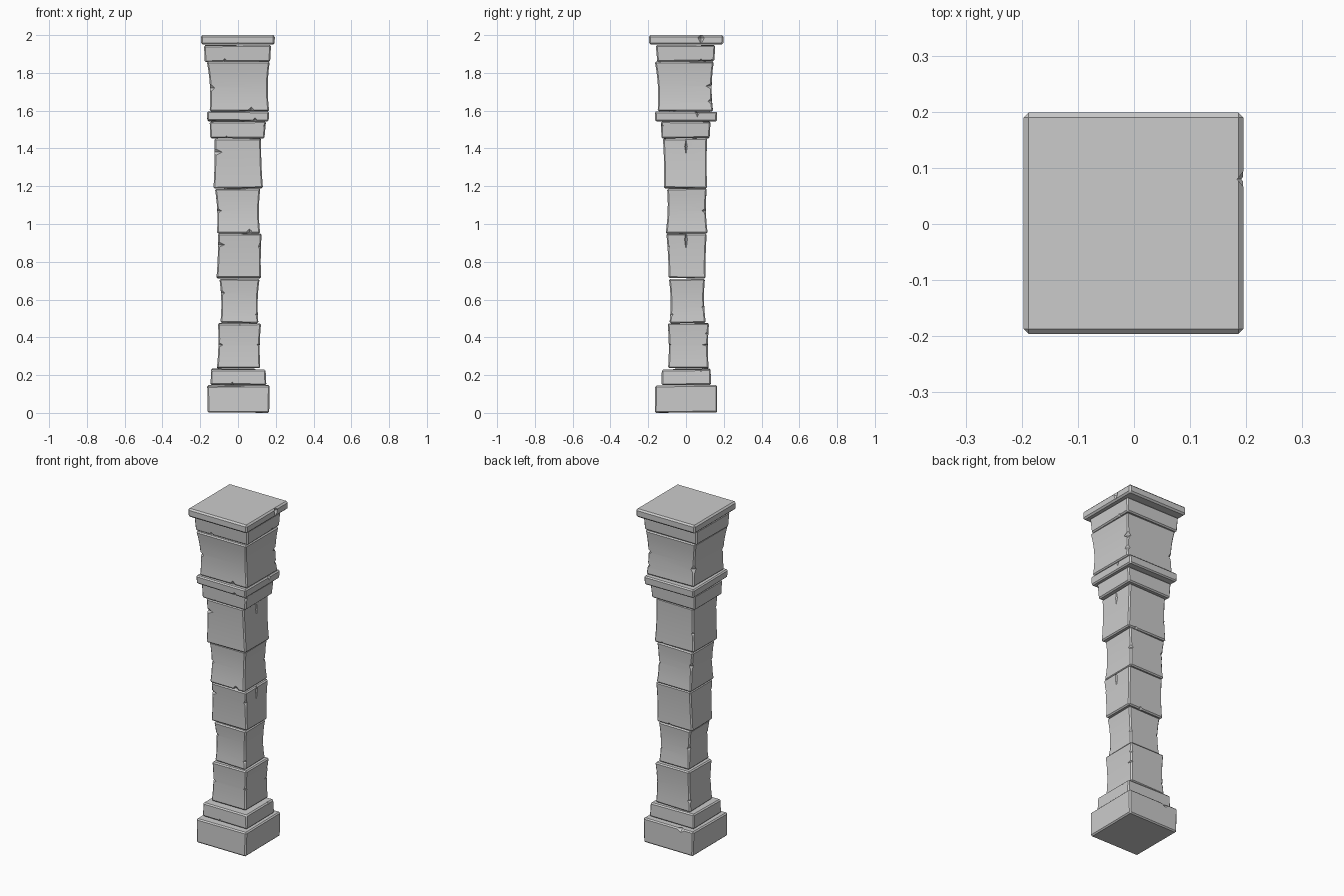
import bpy, bmesh, random
from mathutils import Vector

random.seed(4)


def activate(ob):
    bpy.ops.object.select_all(action='DESELECT')
    ob.select_set(True)
    bpy.context.view_layer.objects.active = ob


def new_object(name, bm):
    bmesh.ops.recalc_face_normals(bm, faces=bm.faces)
    me = bpy.data.meshes.new(name)
    bm.to_mesh(me)
    bm.free()
    ob = bpy.data.objects.new(name, me)
    bpy.context.collection.objects.link(ob)
    return ob


def block(name, z0, z1, low, high, waist=0.0, bev=0.007, wob=0.003, chips=()):
    """Worn stone: rings blend from the low to the high (x0, x1, y0, y1) rectangle."""
    bm = bmesh.new()
    n = 6 if waist else 1
    rings = []
    jit = [[random.uniform(-wob, wob) for _ in range(4)] for _ in range(2)]
    for i in range(n + 1):
        t = i / n
        x0, x1, y0, y1 = (a + (b - a) * t for a, b in zip(low, high))
        d = waist * 4 * t * (1 - t)
        zs = [z0 + (z1 - z0) * t + jit[0][k] * (1 - t) + jit[1][k] * t for k in range(4)]
        pts = [(x0 + d, y0 + d), (x1 - d, y0 + d), (x1 - d, y1 - d), (x0 + d, y1 - d)]
        rings.append([bm.verts.new((*p, z)) for p, z in zip(pts, zs)])
    for a, b in zip(rings, rings[1:]):
        for k in range(4):
            bm.faces.new((a[k], a[(k + 1) % 4], b[(k + 1) % 4], b[k]))
    bm.faces.new(rings[0][::-1])
    bm.faces.new(rings[-1])
    bm.normal_update()
    sharp = [e for e in bm.edges if e.calc_face_angle(0) > 0.6]
    bmesh.ops.bevel(bm, geom=sharp, offset=bev, segments=1, affect='EDGES', profile=0.5)
    ob = new_object(name, bm)
    activate(ob)
    # chipped notches: each is an octahedron (centre, half sizes) cut away
    for c, s in chips:
        cb = bmesh.new()
        bmesh.ops.create_icosphere(cb, subdivisions=1, radius=0.001)
        cb.clear()
        ax = [Vector((s[0], 0, 0)), Vector((0, s[1], 0)), Vector((0, 0, s[2]))]
        for a in ax:
            cb.verts.new(Vector(c) + a)
            cb.verts.new(Vector(c) - a)
        bmesh.ops.convex_hull(cb, input=cb.verts[:])
        cut = new_object("chip_cutter", cb)
        cut.hide_render = True
        m = ob.modifiers.new("chip", 'BOOLEAN')
        m.operation, m.solver, m.object = 'DIFFERENCE', 'EXACT', cut
        bpy.ops.object.modifier_apply(modifier=m.name)
        bpy.data.objects.remove(cut)
    activate(ob)
    bpy.ops.object.shade_smooth_by_angle(angle=0.45)


# base
block("base_plinth", 0.003, 0.145, (-.16, .165, -.165, .165), (-.163, .168, -.163, .165),
      chips=[((-.05, -.165, .147), (.02, .012, .014)), ((-.08, .165, .145), (.03, .02, .02))])
block("base_step", 0.148, 0.232, (-.145, .15, -.13, .133), (-.143, .146, -.128, .13),
      chips=[((-.03, -.13, .15), (.012, .012, .014)), ((.148, .08, .232), (.014, .014, .016))])

# shaft blocks, bottom to top
block("shaft_block_1", 0.235, 0.473, (-.112, .118, -.095, .12), (-.106, .122, -.097, .122), .005,
      chips=[((-.108, -.095, .36), (.035, .02, .02)), ((.12, -.095, .36), (.025, .02, .018)),
             ((.12, .12, .36), (.018, .05, .012)), ((.118, .122, .42), (.015, .02, .02)),
             ((-.108, .12, .3), (.02, .02, .025)), ((.01, -.097, .473), (.012, .01, .012))])
block("shaft_block_2", 0.476, 0.71, (-.093, .108, -.087, .105), (-.098, .114, -.09, .1), .007,
      chips=[((-.09, -.085, .635), (.022, .02, .02)), ((.107, .1, .56), (.02, .02, .025)),
             ((-.09, .098, .6), (.018, .018, .03)), ((.106, -.082, .52), (.015, .015, .02))])
block("shaft_block_3", 0.712, 0.947, (-.114, .122, -.092, .104), (-.106, .125, -.104, .11), .003,
      chips=[((-.108, -.1, .89), (.04, .018, .018)), ((.122, .0, .92), (.012, .009, .055)),
             ((.12, -.1, .88), (.014, .016, .03)), ((-.04, -.093, .712), (.014, .01, .012)),
             ((.04, .104, .712), (.02, .014, .014))])
block("shaft_block_4", 0.95, 1.188, (-.112, .117, -.108, .115), (-.122, .118, -.1, .11), .007,
      chips=[((-.112, -.098, 1.07), (.025, .02, .018)), ((.112, .107, 1.07), (.02, .025, .018)),
             ((.06, -.106, .955), (.02, .012, .02)), ((-.112, .107, 1.1), (.018, .018, .03))])
block("shaft_block_5", 1.19, 1.452, (-.13, .132, -.117, .112), (-.125, .122, -.122, .112), .003,
      chips=[((-.127, -.119, 1.38), (.045, .018, .022)), ((.126, .0, 1.41), (.014, .01, .055)),
             ((.08, .113, 1.19), (.02, .014, .014)), ((-.127, .112, 1.3), (.018, .018, .025))])

# capital
block("capital_lower_step", 1.455, 1.542, (-.147, .14, -.13, .125), (-.15, .148, -.133, .13),
      chips=[((-.06, -.13, 1.455), (.014, .01, .012)), ((.144, -.13, 1.52), (.012, .012, .016))])
block("capital_lower_slab", 1.545, 1.595, (-.162, .162, -.163, .163), (-.165, .165, -.165, .165),
      chips=[((.167, .06, 1.59), (.016, .012, .03)), ((.09, -.165, 1.55), (.016, .012, .014))])
block("capital_drum", 1.598, 1.857, (-.15, .165, -.15, .143), (-.165, .168, -.165, .147), .009,
      chips=[((-.148, -.148, 1.72), (.025, .02, .025)), ((.155, .136, 1.73), (.02, .035, .02)),
             ((.07, -.15, 1.6), (.022, .014, .02)), ((-.147, .135, 1.7), (.02, .02, .035)),
             ((.16, .136, 1.65), (.02, .02, .02))])
block("capital_upper_step", 1.86, 1.945, (-.176, .17, -.152, .15), (-.18, .175, -.16, .155),
      chips=[((-.07, -.153, 1.862), (.014, .012, .014)), ((.17, .08, 1.86), (.014, .016, .016))])
block("capital_top_slab", 1.95, 2.0, (-.196, .194, -.196, .198), (-.197, .195, -.196, .199),
      bev=.009, wob=0,
      chips=[((.197, .08, 1.985), (.022, .018, .04)), ((.0, -.197, 1.95), (.02, .01, .012))])
